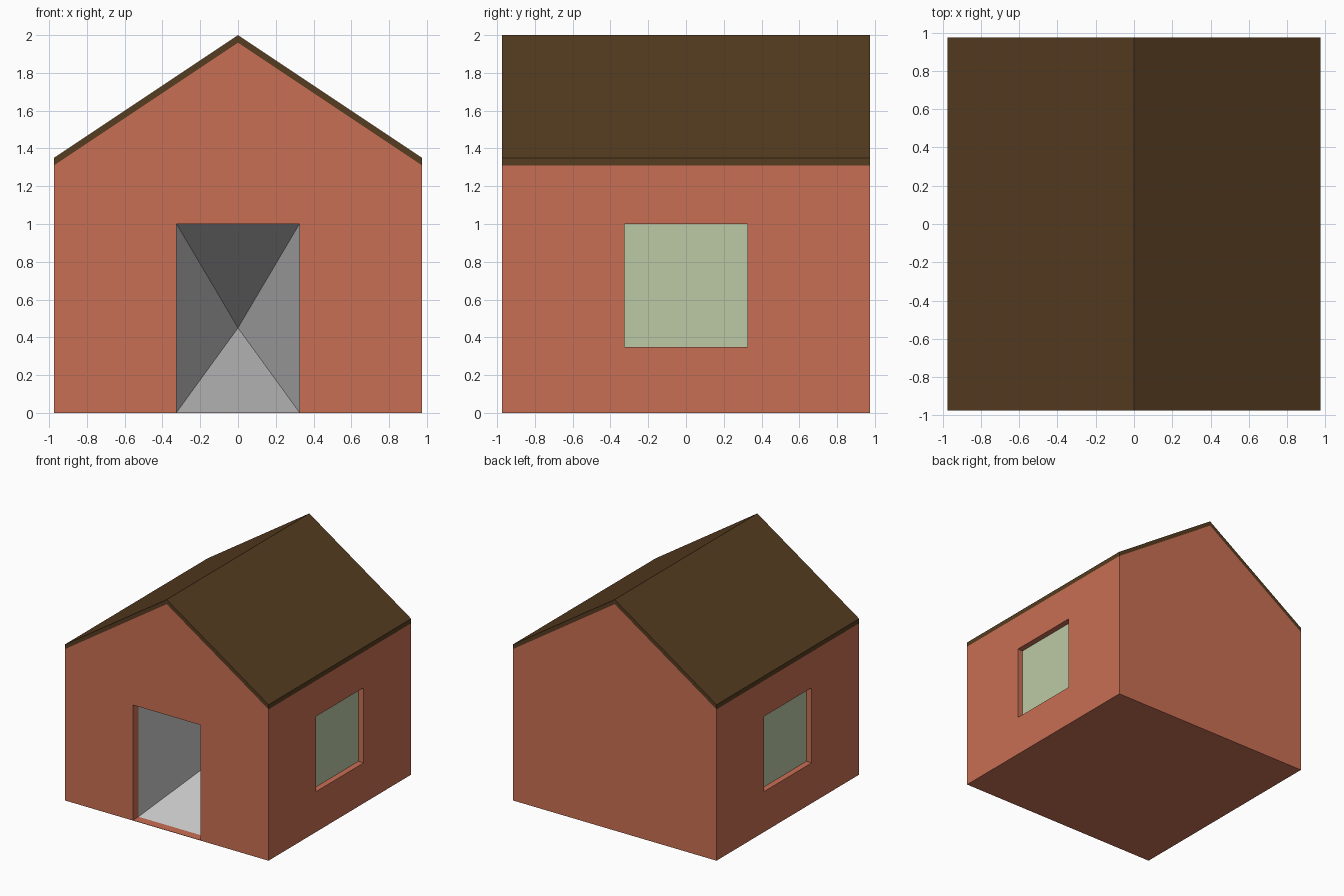
import bpy, bmesh

if "Cube" in bpy.data.objects:
    bpy.data.objects.remove(bpy.data.objects["Cube"])

HALF = 0.975             # half width and half depth of the house
EAVE, PEAK = 1.31, 1.96  # wall heights at the eaves and gable
ROOF = 0.04              # vertical roof thickness
DOOR = 0.325             # half width of door and windows
DOOR_IN, PANE_IN = 0.078, 0.05


def material(name, hex_rgb):
    def lin(c):
        c /= 255
        return c / 12.92 if c <= 0.04045 else ((c + 0.055) / 1.055) ** 2.4
    m = bpy.data.materials.new(name)
    m.diffuse_color = (*[lin((hex_rgb >> s) & 255) for s in (16, 8, 0)], 1)
    m.use_nodes = True
    m.node_tree.nodes["Principled BSDF"].inputs["Base Color"].default_value = m.diffuse_color
    return m


def add_mesh(name, verts, faces, mat=None):
    me = bpy.data.meshes.new(name)
    me.from_pydata(verts, [], faces)
    me.update()
    ob = bpy.data.objects.new(name, me)
    bpy.context.collection.objects.link(ob)
    if mat:
        me.materials.append(mat)
    return ob


def prism(name, profile, y0, y1, mat=None):
    """Extrude an x/z profile along y."""
    n = len(profile)
    verts = [(x, y, z) for y in (y0, y1) for x, z in profile]
    faces = [list(range(n)), list(range(n, 2 * n))]
    faces += [(i, (i + 1) % n, n + (i + 1) % n, n + i) for i in range(n)]
    ob = add_mesh(name, verts, faces, mat)
    bm = bmesh.new()
    bm.from_mesh(ob.data)
    bmesh.ops.recalc_face_normals(bm, faces=bm.faces)
    bm.to_mesh(ob.data)
    bm.free()
    return ob


def cut(target, name, x, z0, z1, y0, y1):
    """Subtract a box from the target."""
    c = prism(name, [(-x, z0), (x, z0), (x, z1), (-x, z1)], y0, y1)
    c.hide_render = True
    c.display_type = 'WIRE'
    mod = target.modifiers.new(name, 'BOOLEAN')
    mod.operation = 'DIFFERENCE'
    mod.solver = 'EXACT'
    mod.object = c


brick = material("brick_red", 0xC96F54)
brown = material("roof_brown", 0x563C20)
green = material("pane_green", 0xBCC9A5)

# Walls: gabled block, hollowed, with door and window openings
walls = prism("walls", [(-HALF, 0), (HALF, 0), (HALF, EAVE), (0, PEAK), (-HALF, EAVE)],
              -HALF, HALF, brick)
FLOOR = 0.003
cut(walls, "room_cutter", HALF - PANE_IN, FLOOR, 1.2, -HALF + DOOR_IN, 0.92)
cut(walls, "door_cutter", DOOR, FLOOR, 1.0, -1.2, -0.7)
cut(walls, "window_cutter", 1.2, 0.35, 1.0, -DOOR, DOOR)

# Roof: thin chevron flush with the walls
prism("roof", [(-HALF, EAVE), (0, PEAK), (HALF, EAVE),
               (HALF, EAVE + ROOF), (0, PEAK + ROOF), (-HALF, EAVE + ROOF)],
      -HALF, HALF, brown)

# Doorway interior: recess tapering to a point, facing out of the door
y = -HALF + DOOR_IN
add_mesh("door_recess",
         [(-DOOR, y, FLOOR), (DOOR, y, FLOOR), (DOOR, y, 1), (-DOOR, y, 1), (0, 0.65, 0.45)],
         [(0, 1, 4), (1, 2, 4), (2, 3, 4), (3, 0, 4)])

# Window panes, one on each side
for side, label in ((1, "right"), (-1, "left")):
    x = side * (HALF - PANE_IN)
    a = side * DOOR
    add_mesh(label + "_window_pane",
             [(x, -a, 0.35), (x, a, 0.35), (x, a, 1), (x, -a, 1)], [(0, 1, 2, 3)], green)
